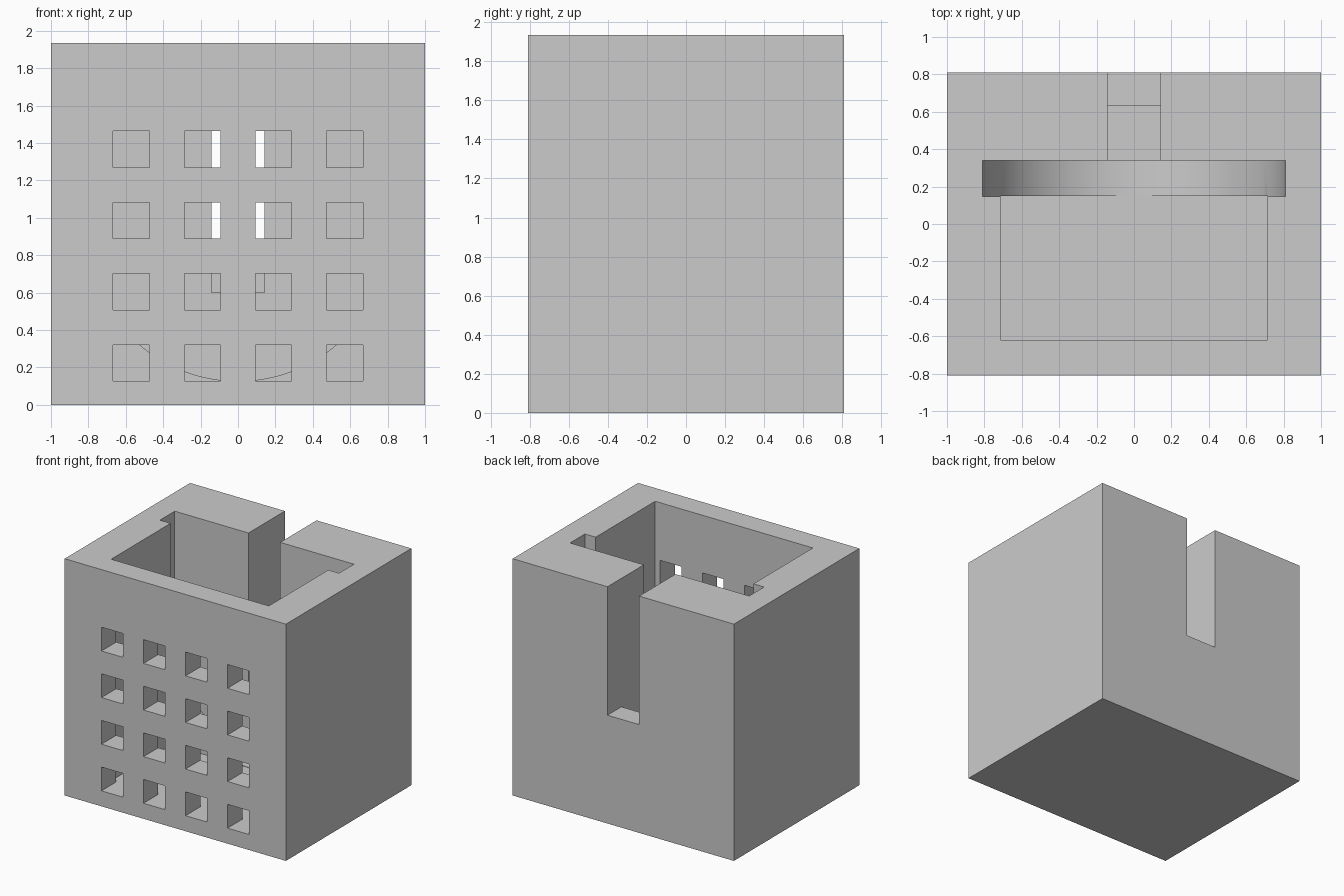
import bpy, bmesh, math

cube = bpy.data.objects.get("Cube")
if cube:
    bpy.data.objects.remove(cube, do_unlink=True)

grey = bpy.data.materials.new("plain grey")
grey.use_nodes = True
colour = (0.6, 0.6, 0.6, 1)
grey.diffuse_color = colour
grey.node_tree.nodes["Principled BSDF"].inputs["Base Color"].default_value = colour


def prism(name, profile, y0, y1):
    """Solid with an x-z profile, running from y0 to y1."""
    bm = bmesh.new()
    face = bm.faces.new([bm.verts.new((x, y0, z)) for x, z in profile])
    side = bmesh.ops.extrude_face_region(bm, geom=[face])["geom"]
    moved = [v for v in side if isinstance(v, bmesh.types.BMVert)]
    bmesh.ops.translate(bm, verts=moved, vec=(0, y1 - y0, 0))
    bmesh.ops.recalc_face_normals(bm, faces=bm.faces)
    mesh = bpy.data.meshes.new(name)
    bm.to_mesh(mesh)
    bm.free()
    mesh.materials.append(grey)
    obj = bpy.data.objects.new(name, mesh)
    bpy.context.collection.objects.link(obj)
    return obj


def block(name, x0, x1, y0, y1, z0, z1):
    return prism(name, [(x0, z0), (x1, z0), (x1, z1), (x0, z1)], y0, y1)


def cut(target, cutter):
    mod = target.modifiers.new("cut", "BOOLEAN")
    mod.operation = "DIFFERENCE"
    mod.solver = "EXACT"
    mod.object = cutter
    bpy.context.view_layer.objects.active = target
    bpy.ops.object.modifier_apply(modifier=mod.name)
    bpy.data.objects.remove(cutter, do_unlink=True)


TOP, ABOVE, FLOOR = 1.935, 2.2, 0.125
housing = block("housing", -1, 1, -0.81, 0.81, 0, TOP)

# Main chamber
cut(housing, block("chamber", -0.713, 0.713, -0.62, 0.15, FLOOR, ABOVE))

# Round-bottomed slot behind the chamber, open at the top
R = 0.81
arc = [(-R * math.cos(math.pi * i / 64), FLOOR + 0.002 + R - R * math.sin(math.pi * i / 64))
       for i in range(65)]
cut(housing, prism("disc_slot", [(-R, ABOVE)] + arc + [(R, ABOVE)], 0.148, 0.34))

# Stepped channel through the back wall
cut(housing, block("channel_deep", -0.143, 0.143, 0.3, 0.63, 0.6, ABOVE))
cut(housing, block("channel_back", -0.143, 0.143, 0.6, 0.9, 0.885, ABOVE))

# Grid of square openings in the front wall
for row in range(4):
    for col in range(4):
        x = (col - 1.5) * 0.38
        z = FLOOR + 0.002 + row * 0.381
        cut(housing, block("opening", x - 0.097, x + 0.097, -0.9, -0.6, z, z + 0.194))

# Smooth the curved slot, keep edges sharp
bpy.ops.object.select_all(action="DESELECT")
housing.select_set(True)
bpy.context.view_layer.objects.active = housing
bpy.ops.object.shade_smooth_by_angle(angle=math.radians(30))
